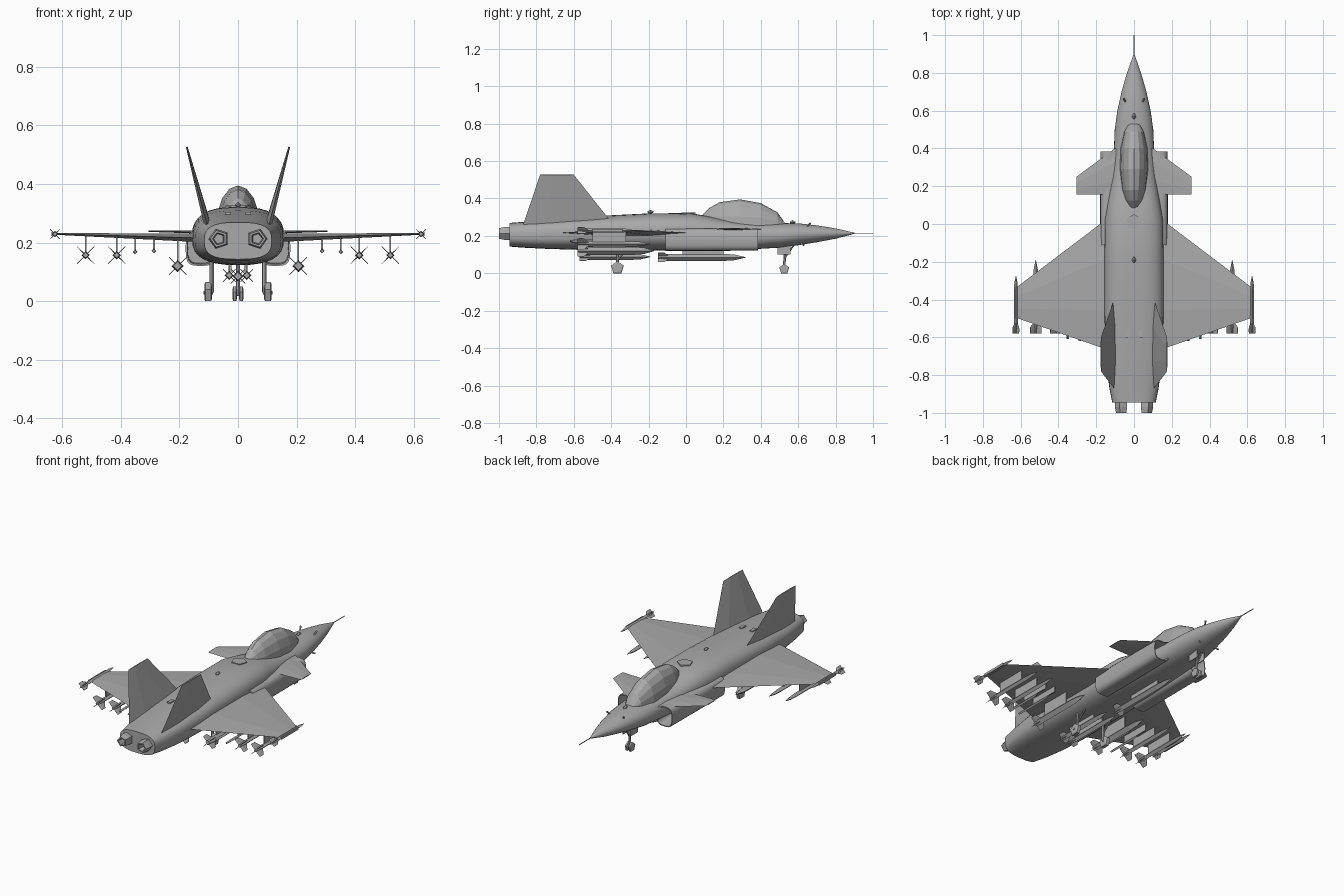
import bpy, bmesh, math
from mathutils import Vector

if "Cube" in bpy.data.objects:
    bpy.data.objects.remove(bpy.data.objects["Cube"])

grey = bpy.data.materials.new("airframe_grey")
grey.diffuse_color = (0.4, 0.4, 0.4, 1)
grey.use_nodes = True
grey.node_tree.nodes["Principled BSDF"].inputs["Base Color"].default_value = grey.diffuse_color


def finish(name, bm, smooth=None):
    bmesh.ops.recalc_face_normals(bm, faces=bm.faces)
    me = bpy.data.meshes.new(name)
    bm.to_mesh(me)
    bm.free()
    me.materials.append(grey)
    ob = bpy.data.objects.new(name, me)
    bpy.context.collection.objects.link(ob)
    if smooth:
        bpy.ops.object.select_all(action='DESELECT')
        ob.select_set(True)
        bpy.context.view_layer.objects.active = ob
        bpy.ops.object.shade_smooth_by_angle(angle=math.radians(smooth))
    return ob


def loft(name, rings, smooth=None):
    # skin a list of equal-length rings, capping both ends
    bm = bmesh.new()
    vs = [[bm.verts.new(p) for p in r] for r in rings]
    n = len(vs[0])
    for a, b in zip(vs, vs[1:]):
        for i in range(n):
            j = (i + 1) % n
            bm.faces.new((a[i], a[j], b[j], b[i]))
    bm.faces.new(vs[0])
    bm.faces.new(vs[-1])
    return finish(name, bm, smooth)


def oval(y, cx, cz, rx, rz, n=24, e=2.0, start=0.0):
    out = []
    for i in range(n):
        t = start + 2 * math.pi * i / n
        c, s = math.cos(t), math.sin(t)
        out.append((cx + rx * math.copysign(abs(c) ** (2 / e), c), y,
                    cz + rz * math.copysign(abs(s) ** (2 / e), s)))
    return out


def turned(name, x, z, prof, n, start=0.0, smooth=None):
    return loft(name, [oval(y, x, z, r, r, n, 2, start) for y, r in prof], smooth)


def rod(name, a, b, r, n=6):
    a, b = Vector(a), Vector(b)
    d = (b - a).normalized()
    u = d.orthogonal().normalized()
    v = d.cross(u)
    ang = [2 * math.pi * i / n for i in range(n)]
    return loft(name, [[p + (u * math.cos(t) + v * math.sin(t)) * r for t in ang] for p in (a, b)])


def blade(name, le0, te0, le1, te1, th0, th1):
    # tapered lens-section surface from root to tip
    le0, te0, le1, te1 = map(Vector, (le0, te0, le1, te1))
    nrm = (te0 - le0).cross(le1 - le0).normalized()

    def ring(le, te, th):
        p, q = le.lerp(te, .3), le.lerp(te, .7)
        h = nrm * th / 2
        return [le, p + h, q + h, te, q - h, p - h]
    return loft(name, [ring(le0, te0, th0), ring(le1, te1, th1)])


def box(name, lo, hi):
    rings = [[(lo[0], lo[1], z), (hi[0], lo[1], z), (hi[0], hi[1], z), (lo[0], hi[1], z)]
             for z in (lo[2], hi[2])]
    return loft(name, rings)


# fuselage: y, half width, top, bottom, squareness
stations = [(.90, .002, .217, .211, 2), (.80, .037, .24, .185, 2), (.70, .066, .256, .166, 2),
            (.60, .088, .267, .15, 2.1), (.50, .102, .268, .137, 2.2), (.38, .107, .268, .13, 2.4),
            (.25, .118, .28, .126, 2.5), (.12, .138, .305, .124, 2.6), (.02, .155, .322, .123, 2.6),
            (-.2, .157, .32, .123, 2.6), (-.42, .157, .309, .124, 2.7), (-.6, .155, .297, .126, 2.8),
            (-.75, .146, .285, .131, 2.9), (-.87, .13, .275, .137, 2.9), (-.945, .115, .269, .143, 2.9)]
loft("fuselage", [oval(y, 0, (t + b) / 2, w, (t - b) / 2, 32, e) for y, w, t, b, e in stations], 40)
rod("pitot_probe", (0, .89, .214), (0, 1, .214), .0025)

# faceted canopy: y, half width, sill, top
hood = [(.53, .03, .258, .267), (.49, .052, .252, .325), (.40, .072, .248, .375),
        (.29, .076, .248, .395), (.18, .064, .255, .38), (.125, .045, .275, .35), (.08, .02, .29, .306)]
loft("canopy", [[(w * math.cos(math.pi * i / 8), y, b + (t - b) * math.sin(math.pi * i / 8))
                 for i in range(9)] for y, w, b, t in hood])

# spine and nose fittings
loft("spine_panel", [[(.045 * math.sin(2 * math.pi * i / 5), .01 + .042 * math.cos(2 * math.pi * i / 5), z)
                      for i in range(5)] for z in (.31, .326)])
turned("spine_beacon", 0, .328, [(-.205, .004), (-.19, .012), (-.175, .004)], 4)
turned("nose_sensor", 0, .272, [(.555, .004), (.57, .012), (.585, .004)], 4)
for s in (-1, 1):
    box("rear_spine_plate", (s * .035 - .01, -.6, .27), (s * .035 + .01, -.56, .304))
    rod("upper_air_probe", (s * .04, .64, .24), (s * .055, .665, .268), .005, 5)
    rod("lower_air_probe", (s * .05, .61, .165), (s * .065, .63, .15), .005, 5)

for s in (-1, 1):
    # engine nozzles, hollow
    start = 0 if s > 0 else math.pi
    turned("engine_nozzle", s * .065, .213,
           [(-.92, .036), (-.97, .036), (-1, .03), (-1, .022), (-.955, .018)], 5, start)

    # air intakes, hollow at the front
    cx, cz = s * .128, .18
    loft("air_intake", [oval(y, cx, cz, rx, rz, 20, 3.4) for y, rx, rz in
                        ((.24, .036, .044), (.385, .046, .054), (.385, .05, .059),
                         (.1, .051, .06), (-.11, .051, .06), (-.11, .045, .054), (-.06, .043, .05))], 40)

    # flying surfaces
    blade("main_wing", (s * .10, .06, .215), (s * .10, -.68, .215),
          (s * .628, -.34, .23), (s * .628, -.495, .23), .03, .006)
    blade("canard", (s * .08, .415, .235), (s * .08, .155, .235),
          (s * .305, .25, .239), (s * .305, .155, .239), .012, .005)
    blade("tail_fin", (s * .106, -.40, .275), (s * .106, -.87, .262),
          (s * .175, -.60, .527), (s * .175, -.78, .527), .022, .006)
    box("wingtip_rail", (s * .63 - .006, -.5, .222), (s * .63 + .006, -.34, .236))


def store(name, x, z, y0, y1, r, fin):
    # four-sided missile with diagonal tail fins and mid strakes
    L = y1 - y0
    turned(name, x, z, [(y1, .001), (y1 - .13 * L, r * .8), (y1 - .25 * L, r), (y0 + .1 * L, r), (y0, r * .7)], 4)
    if fin:
        for k in range(4):
            a = math.pi / 4 + k * math.pi / 2
            c, w = math.cos(a), math.sin(a)
            blade(name + "_fin", (x, y0 + .07, z), (x, y0, z),
                  (x + c * fin, y0 + .035, z + w * fin), (x + c * fin, y0, z + w * fin), .003, .002)


# stores under the wings: x, z, tail y, nose y, radius, fin reach
wing_stores = [(.625, .229, -.58, -.275, .011, .024), (.52, .157, -.58, -.19, .014, .042),
               (.414, .157, -.58, -.19, .014, .042), (.351, .168, -.61, -.38, .008, 0),
               (.287, .172, -.62, -.36, .008, 0), (.206, .12, -.58, -.17, .021, .042)]
for s in (-1, 1):
    for x, z, y0, y1, r, fin in wing_stores:
        store("missile", s * x, z, y0, y1, r, fin)
        if x < .6:
            box("pylon", (s * x - .003, -.5, z + r * .5), (s * x + .003, -.32, .221))
    store("belly_missile", s * .03, .088, -.57, -.19, .016, .03)
    box("belly_pylon", (s * .03 - .003, -.5, .095), (s * .03 + .003, -.3, .13))
store("centre_store", 0, .085, -.15, .32, .019, .035)
box("centre_pylon", (-.004, -.02, .095), (.004, .2, .135))


def wheel(name, x, y, r, w):
    cz = r * math.cos(math.pi / 5)
    ring = [(math.sin(2 * math.pi * i / 5), math.cos(2 * math.pi * i / 5)) for i in range(5)]
    loft(name, [[(x + dx * w, y + a * r * k, cz + b * r * k) for a, b in ring]
                for dx, k in ((-1, .75), (-.7, 1), (.7, 1), (1, .75))])
    return cz


# landing gear
for s in (-1, 1):
    cz = wheel("main_wheel", s * .102, -.367, .036, .013)
    rod("main_leg", (s * .09, -.367, cz), (s * .09, -.367, .15), .008)
    rod("main_axle", (s * .085, -.367, cz), (s * .118, -.367, cz), .006)
    rod("main_brace", (s * .09, -.367, .075), (s * .09, -.30, .135), .005)
    cz = wheel("nose_wheel", s * .011, .525, .028, .007)
rod("nose_axle", (-.018, .525, cz), (.018, .525, cz), .005)
rod("nose_leg", (0, .525, cz), (0, .53, .15), .007)
rod("nose_brace", (0, .527, .08), (0, .575, .15), .005)
box("nose_gear_door", (.022, .49, .1), (.026, .56, .15))
box("nose_gear_door", (-.026, .49, .1), (-.022, .56, .15))
